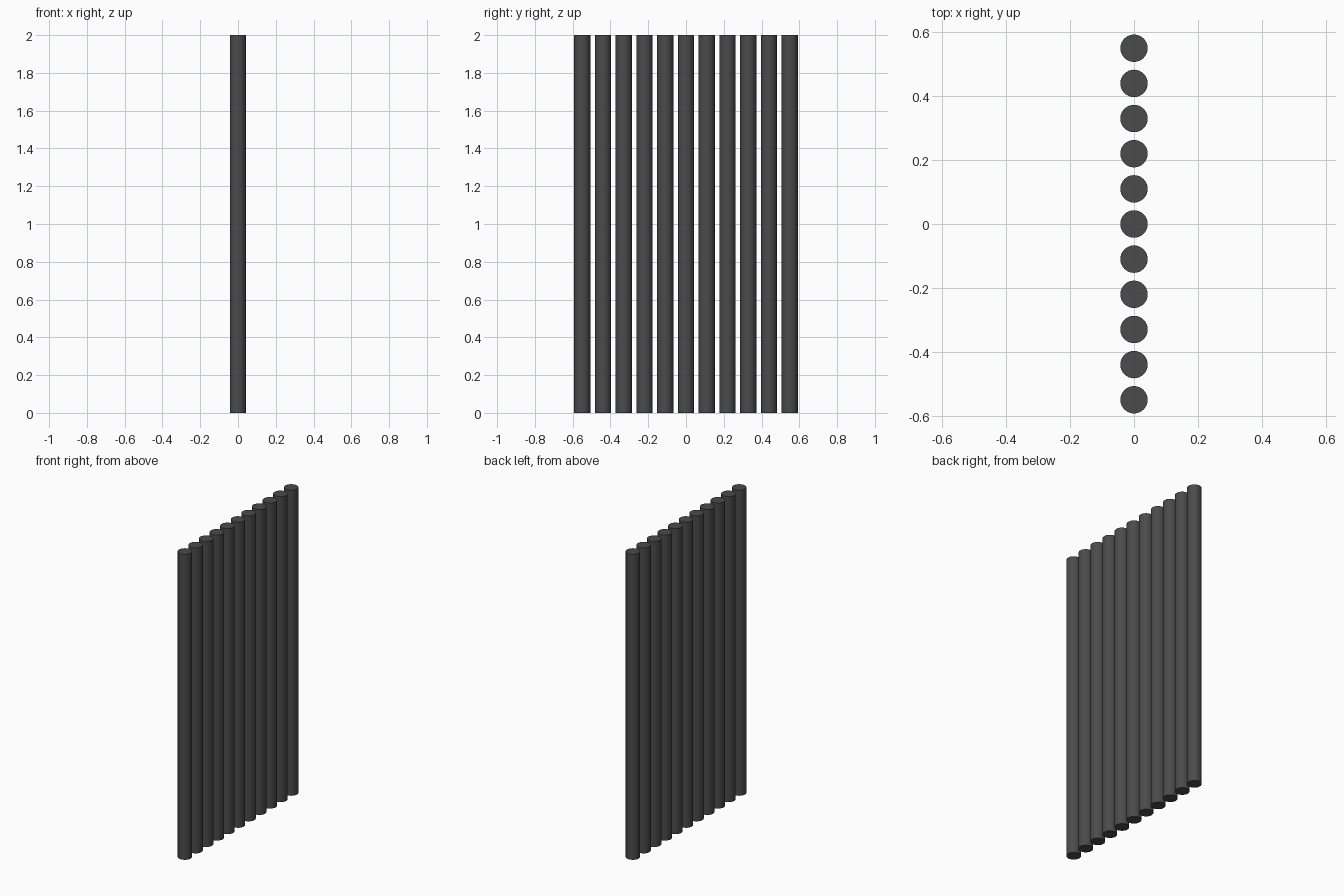
import bpy, math

if "Cube" in bpy.data.objects:
    bpy.data.objects.remove(bpy.data.objects["Cube"])

COUNT, SPACING, RADIUS, HEIGHT = 11, 0.1098, 0.0428, 2.0

dark = bpy.data.materials.new("dark_grey")
dark.diffuse_color = (0.07, 0.07, 0.07, 1)
dark.use_nodes = True
dark.node_tree.nodes["Principled BSDF"].inputs["Base Color"].default_value = dark.diffuse_color

# Row of upright round bars along y
for i in range(COUNT):
    y = (i - (COUNT - 1) / 2) * SPACING
    bpy.ops.mesh.primitive_cylinder_add(vertices=32, radius=RADIUS, depth=HEIGHT,
                                        location=(0, y, HEIGHT / 2))
    bar = bpy.context.object
    bar.name = f"bar_{i + 1}"
    bar.data.materials.append(dark)
    bpy.ops.object.shade_smooth_by_angle(angle=math.radians(30))
